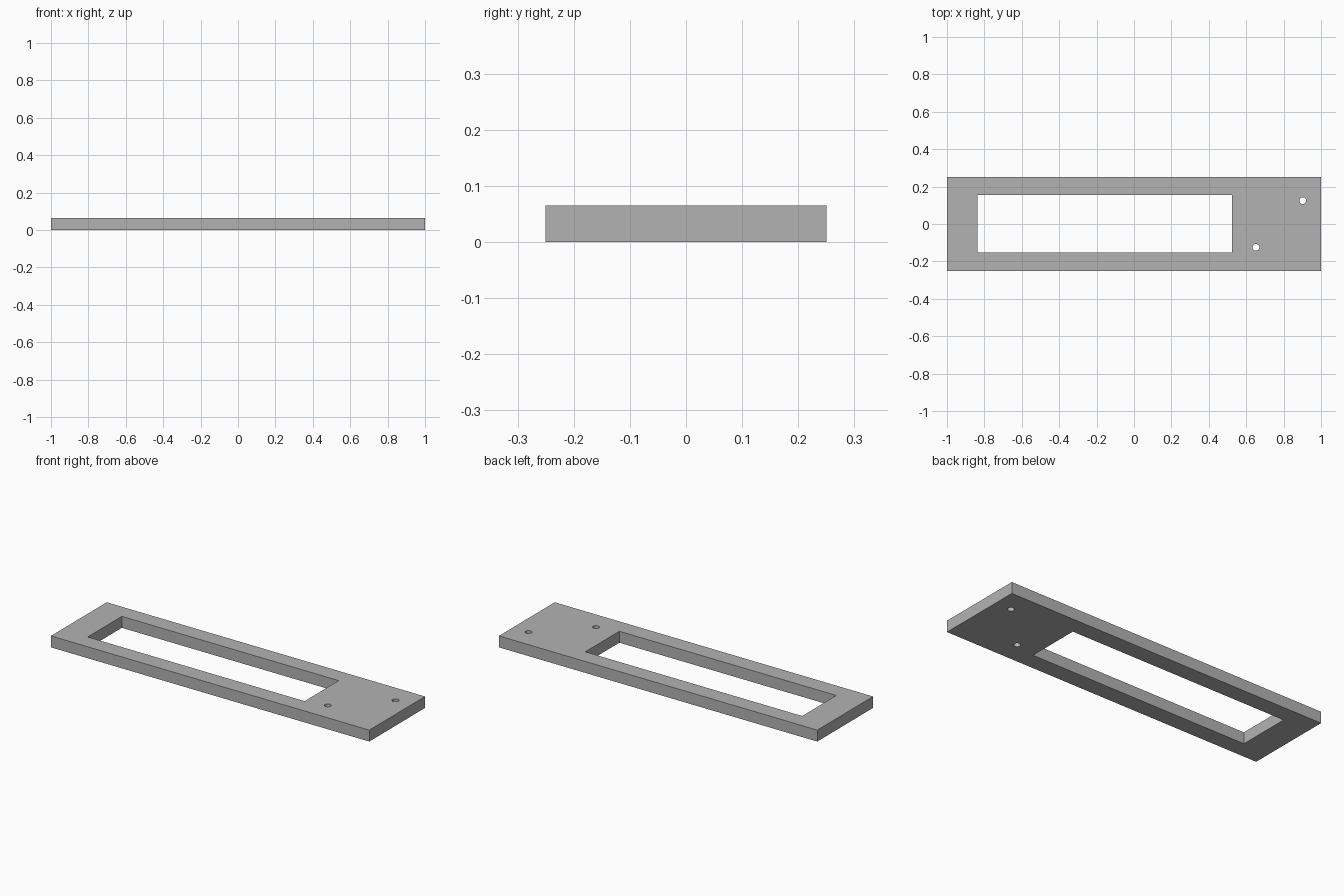
import bpy

LENGTH, WIDTH, THICKNESS = 2.0, 0.5, 0.065
MID = THICKNESS / 2

cube = bpy.data.objects.get("Cube")
if cube:
    bpy.data.objects.remove(cube, do_unlink=True)

grey = bpy.data.materials.new("plain grey")
grey.use_nodes = True
colour = (0.45, 0.45, 0.45, 1)
grey.diffuse_color = colour
grey.node_tree.nodes["Principled BSDF"].inputs["Base Color"].default_value = colour


def box(name, x0, x1, y0, y1, height):
    bpy.ops.mesh.primitive_cube_add(size=1, location=((x0 + x1) / 2, (y0 + y1) / 2, MID))
    obj = bpy.context.object
    obj.name = name
    obj.scale = (x1 - x0, y1 - y0, height)
    bpy.ops.object.transform_apply(location=True, rotation=False, scale=True)
    obj.data.materials.append(grey)
    return obj


def cut(target, cutter):
    """Subtract the cutter from the target, then discard it."""
    cutter.hide_render = True
    mod = target.modifiers.new("cut", 'BOOLEAN')
    mod.operation = 'DIFFERENCE'
    mod.solver = 'EXACT'
    mod.object = cutter
    bpy.context.view_layer.objects.active = target
    bpy.ops.object.modifier_apply(modifier=mod.name)
    bpy.data.objects.remove(cutter, do_unlink=True)


# Flat plate
plate = box("mounting_plate", -LENGTH / 2, LENGTH / 2, -WIDTH / 2, WIDTH / 2, THICKNESS)

# Long rectangular window
cut(plate, box("window_cutter", -0.838, 0.525, -0.152, 0.154, THICKNESS * 3))

# Two diagonal screw holes
for x, y in ((0.652, -0.125), (0.902, 0.125)):
    bpy.ops.mesh.primitive_cylinder_add(vertices=32, radius=0.018, depth=THICKNESS * 3,
                                        location=(x, y, MID))
    hole = bpy.context.object
    hole.name = "screw_hole_cutter"
    hole.data.materials.append(grey)
    cut(plate, hole)

# Smooth hole walls, crisp edges
bpy.ops.object.select_all(action='DESELECT')
plate.select_set(True)
bpy.context.view_layer.objects.active = plate
bpy.ops.object.shade_smooth_by_angle()
